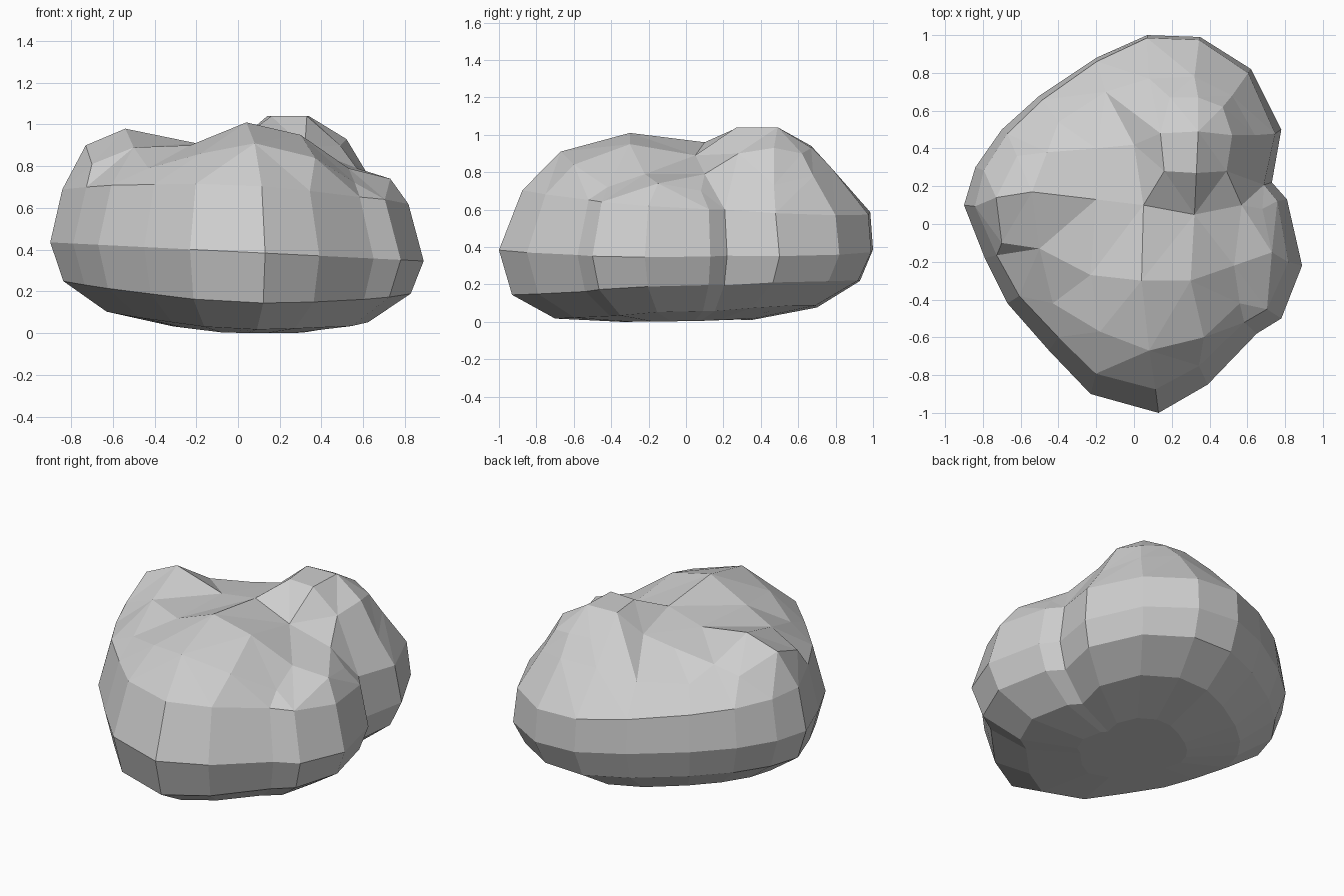
import bpy
import bmesh
from mathutils import Vector
from mathutils.geometry import delaunay_2d_cdt

# Remove the default cube
default_cube = bpy.data.objects.get("Cube")
if default_cube:
    bpy.data.objects.remove(default_cube, do_unlink=True)

# Widest outline of the boulder, seen from above
OUTLINE = [
    (0.07, 1.0), (0.35, 0.99), (0.62, 0.82), (0.78, 0.5), (0.73, 0.22),
    (0.81, 0.13), (0.89, -0.22), (0.78, -0.5), (0.65, -0.58), (0.39, -0.85),
    (0.13, -1.0), (-0.23, -0.9), (-0.45, -0.67), (-0.67, -0.42),
    (-0.79, -0.18), (-0.9, 0.1), (-0.84, 0.3), (-0.7, 0.5), (-0.5, 0.68),
    (-0.2, 0.88),
]

# Corners of the facets on each feature of the crown
FRONT_RIDGE = [
    (0.04, -0.3, 1.01), (0.08, -0.67, 0.91), (-0.18, -0.57, 0.86),
    (0.3, -0.3, 0.95), (0.37, -0.6, 0.84), (0.05, 0.1, 0.96),
    (-0.23, -0.27, 0.9), (-0.2, 0.13, 0.91), (0.32, 0.05, 0.89),
]
SIDE_SHOULDER = [
    (-0.54, 0.17, 0.98), (-0.73, 0.14, 0.9), (-0.5, -0.13, 0.89),
    (-0.7, -0.1, 0.81), (-0.43, -0.42, 0.79), (-0.46, 0.38, 0.84),
    (-0.62, 0.36, 0.8),
]
REAR_SLOPE = [
    (-0.2, 0.4, 0.88), (-0.4, 0.54, 0.76), (-0.15, 0.7, 0.77),
    (0.0, 0.42, 0.92), (0.08, 0.77, 0.82), (0.32, 0.78, 0.82),
    (0.52, 0.68, 0.78), (0.64, 0.47, 0.73),
]
KNOB = [
    (0.16, 0.28, 1.04), (0.33, 0.27, 1.04), (0.14, 0.48, 1.04),
    (0.34, 0.49, 1.04), (0.19, 0.67, 0.94), (0.34, 0.67, 0.93),
    (0.47, 0.62, 0.9), (0.52, 0.47, 0.93), (0.49, 0.28, 0.9),
]
SIDE_LOBE = [
    (0.57, 0.1, 0.79), (0.53, -0.22, 0.79), (0.56, -0.42, 0.72),
    (0.73, -0.15, 0.74), (0.68, 0.08, 0.7),
]


def waist_height(x):
    return 0.39 - 0.05 * x


def waist_point(x, y):
    return Vector((x, y, waist_height(x)))


def shoulder_point(x, y):
    """The sides lean in more at the front than at the back."""
    scale = 0.93 + 0.055 * y
    return Vector((x * scale, y * scale, 0.65 - 0.06 * y - 0.05 * x))


def underside_point(x, y, scale):
    """Rounded belly, squarer towards the front and lifted at the sides."""
    squareness = 5 - 2 * y - 1.5 * max(0, x)
    bulge = (1 - scale ** squareness) ** 0.5
    x, y = x * scale, y * scale
    floor = 0.12 * max(0, -x - 0.05, x - 0.55)
    return Vector((x, y, floor + (waist_height(x) - floor) * (1 - bulge)))


def add_ring(bm, points):
    return [bm.verts.new(point) for point in points]


def bridge(bm, ring_a, ring_b):
    count = len(ring_a)
    for i in range(count):
        j = (i + 1) % count
        bm.faces.new((ring_a[i], ring_a[j], ring_b[j], ring_b[i]))


def add_crown(bm, rim, corners):
    """Facet the area inside the rim through the given corners."""
    verts = rim + add_ring(bm, corners)
    flat = [vert.co.to_2d() for vert in verts]
    count = len(rim)
    border = [(i, (i + 1) % count) for i in range(count)]
    result = delaunay_2d_cdt(flat, border, [], 1, 0.0001)
    faces, origins = result[2], result[3]
    made = [bm.faces.new([verts[origins[k][0]] for k in face])
            for face in faces]
    bmesh.ops.join_triangles(bm, faces=made, angle_face_threshold=0.4,
                             angle_shape_threshold=0.9)


# Stone colour
stone = bpy.data.materials.new("stone_grey")
stone.use_nodes = True
colour = (0.62, 0.62, 0.62, 1.0)
stone.diffuse_color = colour
for node in stone.node_tree.nodes:
    if node.type == "BSDF_PRINCIPLED":
        node.inputs["Base Color"].default_value = colour
        node.inputs["Roughness"].default_value = 0.9

# Sides
bm = bmesh.new()
waist = add_ring(bm, [waist_point(x, y) for x, y in OUTLINE])
shoulder = add_ring(bm, [shoulder_point(x, y) for x, y in OUTLINE])
bridge(bm, waist, shoulder)

# Underside
previous = waist
for scale in (0.93, 0.7, 0.35):
    ring = add_ring(bm, [underside_point(x, y, scale) for x, y in OUTLINE])
    bridge(bm, previous, ring)
    previous = ring
bm.faces.new(previous)

# Crown
add_crown(bm, shoulder,
          FRONT_RIDGE + SIDE_SHOULDER + REAR_SLOPE + KNOB + SIDE_LOBE)
bmesh.ops.recalc_face_normals(bm, faces=bm.faces[:])

mesh = bpy.data.meshes.new("boulder")
bm.to_mesh(mesh)
bm.free()
mesh.materials.append(stone)
boulder = bpy.data.objects.new("boulder", mesh)
bpy.context.collection.objects.link(boulder)
